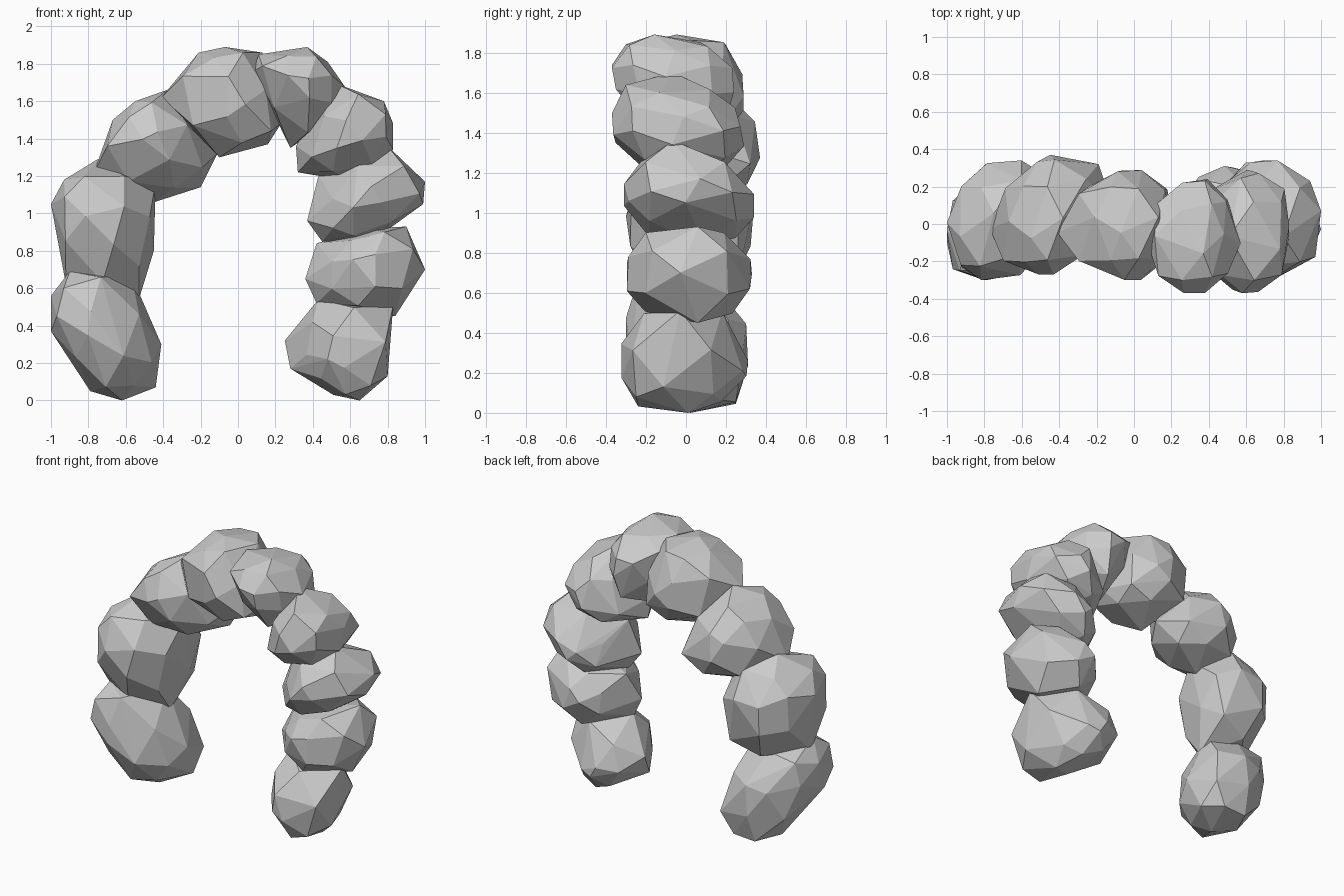
import bpy, bmesh, random
from mathutils import Vector

if "Cube" in bpy.data.objects:
    bpy.data.objects.remove(bpy.data.objects["Cube"])

random.seed(4)


def boulder(name, y_front, y_back, outline, lean=0.0, tilt=0.0, pinch=1.0):
    """Faceted rock: the front outline swells at mid depth and tapers to both faces.
    lean / tilt shear the depth along x / z, pinch narrows the faces on the left."""
    n = len(outline)
    pts = [Vector((x, 0, z)) for x, z in outline]
    mid = (y_front + y_back) / 2
    half = (y_back - y_front) / 2
    centre = sum(pts, Vector()) / n
    bm = bmesh.new()

    def add(offset, depth):
        if offset.x < 0 and abs(depth) > 0.3:
            offset.x *= pinch
        y = mid + depth * half + lean * offset.x + tilt * offset.z
        p = centre + offset
        bm.verts.new((p.x, max(y_front, min(y_back, y)), p.z))

    # widest ring zigzags around mid depth
    for i, p in enumerate(pts):
        add(p - centre, 0.14 if i % 2 else -0.14)
    for side in (-1, 1):
        # shoulder ring, turned half a step
        for i in range(n):
            p = pts[i].lerp(pts[(i + 1) % n], 0.5) - centre
            add(p * random.uniform(0.82, 0.95), side * random.uniform(0.56, 0.7))
        # small cap
        start = random.randrange(n)
        for k in range(3):
            p = pts[(start + k * n // 3) % n] - centre
            add(p * random.uniform(0.25, 0.42), side * random.uniform(0.95, 1.0))
    bmesh.ops.convex_hull(bm, input=bm.verts[:])
    loose = [v for v in bm.verts if not v.link_faces]
    bmesh.ops.delete(bm, geom=loose, context='VERTS')
    bmesh.ops.dissolve_limit(bm, angle_limit=0.1, verts=bm.verts[:], edges=bm.edges[:])
    bmesh.ops.recalc_face_normals(bm, faces=bm.faces[:])
    mesh = bpy.data.meshes.new(name)
    bm.to_mesh(mesh)
    bm.free()
    bpy.context.collection.objects.link(bpy.data.objects.new(name, mesh))


# left leg
boulder("left_foot_rock", -0.30, 0.31, [
    (-0.62, 0), (-0.44, 0.07), (-0.41, 0.30), (-0.57, 0.67),
    (-0.90, 0.69), (-1.0, 0.56), (-1.0, 0.37), (-0.79, 0.05)], lean=0.2, tilt=-0.12)
boulder("left_middle_rock", -0.30, 0.34, [
    (-0.53, 0.54), (-0.45, 0.80), (-0.44, 1.17), (-0.75, 1.29),
    (-0.93, 1.18), (-1.0, 1.05), (-0.92, 0.62)], lean=0.2)
boulder("left_shoulder_rock", -0.27, 0.37, [
    (-0.45, 1.06), (-0.20, 1.14), (-0.11, 1.32), (-0.38, 1.66),
    (-0.55, 1.60), (-0.67, 1.50), (-0.77, 1.22)], lean=0.2, tilt=-0.25)

# crown
boulder("left_crown_rock", -0.30, 0.29, [
    (-0.10, 1.30), (0.16, 1.37), (0.23, 1.48), (0.13, 1.86),
    (-0.07, 1.89), (-0.21, 1.86), (-0.41, 1.62)])
boulder("right_crown_rock", -0.37, 0.24, [
    (0.28, 1.35), (0.47, 1.48), (0.57, 1.68), (0.48, 1.81),
    (0.37, 1.89), (0.11, 1.85), (0.08, 1.76)], tilt=-0.25)

# right leg
boulder("right_shoulder_rock", -0.37, 0.29, [
    (0.32, 1.22), (0.62, 1.17), (0.83, 1.34), (0.83, 1.48),
    (0.78, 1.60), (0.51, 1.70), (0.31, 1.36)], tilt=-0.25, pinch=0.8)
boulder("right_upper_rock", -0.31, 0.34, [
    (0.45, 0.85), (0.70, 0.84), (0.99, 1.05), (1.0, 1.17),
    (0.80, 1.36), (0.43, 1.20), (0.37, 0.96)], lean=0.08, tilt=-0.15, pinch=0.7)
boulder("right_lower_rock", -0.30, 0.33, [
    (0.42, 0.52), (0.84, 0.45), (1.0, 0.70), (0.90, 0.93),
    (0.70, 0.92), (0.42, 0.84), (0.36, 0.65)], pinch=0.65)
boulder("right_foot_rock", -0.33, 0.31, [
    (0.51, 0.03), (0.65, 0), (0.80, 0.13), (0.83, 0.51),
    (0.43, 0.54), (0.25, 0.32), (0.28, 0.17)], lean=-0.22, pinch=0.75)
